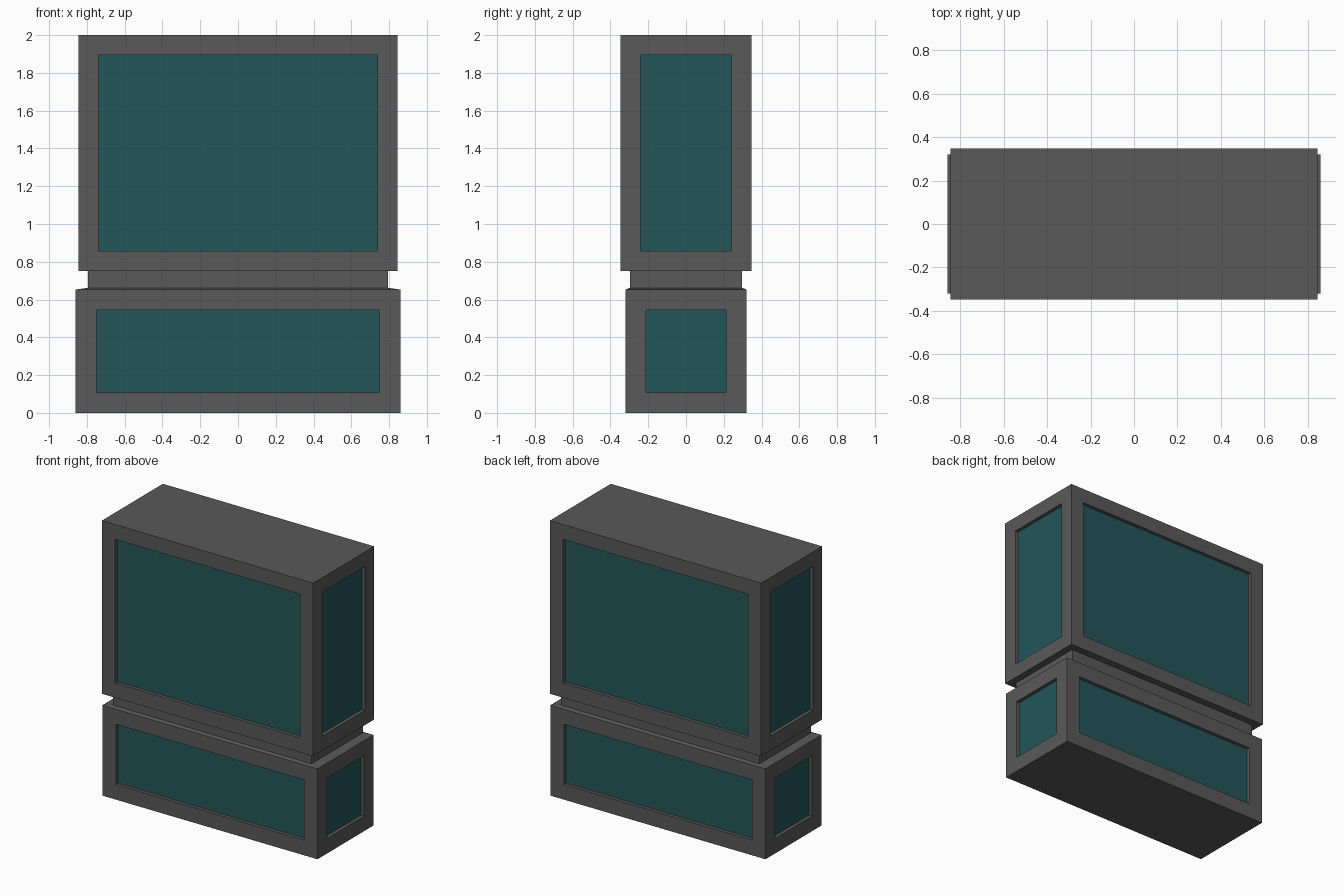
import bpy, bmesh
from mathutils import Vector

if "Cube" in bpy.data.objects:
    bpy.data.objects.remove(bpy.data.objects["Cube"])


def material(name, rgb):
    m = bpy.data.materials.new(name)
    m.diffuse_color = (*rgb, 1)
    m.use_nodes = True
    m.node_tree.nodes["Principled BSDF"].inputs["Base Color"].default_value = m.diffuse_color
    return m


FRAME = material("dark_grey", (0.1, 0.1, 0.1))
PANEL = material("teal", (0.017, 0.093, 0.102))


def panelled_box(name, hx, hy, z0, z1, border, depth=0.025, neck=None):
    """Box with a recessed coloured panel on each of its four sides."""
    bm = bmesh.new()
    bmesh.ops.create_cube(bm, size=2)
    for v in bm.verts:
        v.co = (v.co.x * hx, v.co.y * hy, z1 if v.co.z > 0 else z0)
    bm.normal_update()
    top = max(bm.faces, key=lambda f: f.normal.z)
    sides = [f for f in bm.faces if abs(f.normal.z) < 0.5]

    # Recessed side panels
    bmesh.ops.inset_individual(bm, faces=sides, thickness=border, use_even_offset=True)
    for f in bmesh.ops.extrude_discrete_faces(bm, faces=sides)["faces"]:
        f.normal_update()
        bmesh.ops.translate(bm, verts=f.verts, vec=-f.normal * depth)
        f.material_index = 1

    # Sloped shoulder and narrow neck rising from the top
    if neck:
        nx, ny, shoulder_z, neck_z = neck
        for z in (shoulder_z, neck_z):
            top = bmesh.ops.extrude_discrete_faces(bm, faces=[top])["faces"][0]
            for v in top.verts:
                v.co = Vector((nx if v.co.x > 0 else -nx, ny if v.co.y > 0 else -ny, z))

    bmesh.ops.recalc_face_normals(bm, faces=bm.faces)
    mesh = bpy.data.meshes.new(name)
    bm.to_mesh(mesh)
    bm.free()
    mesh.materials.append(FRAME)
    mesh.materials.append(PANEL)
    obj = bpy.data.objects.new(name, mesh)
    bpy.context.collection.objects.link(obj)
    return obj


# Base with its neck, and the taller cabinet on top
panelled_box("lower_base", 0.859, 0.32, 0, 0.653, 0.109, neck=(0.793, 0.296, 0.662, 0.75))
panelled_box("upper_cabinet", 0.844, 0.348, 0.75, 2.0, 0.106)
